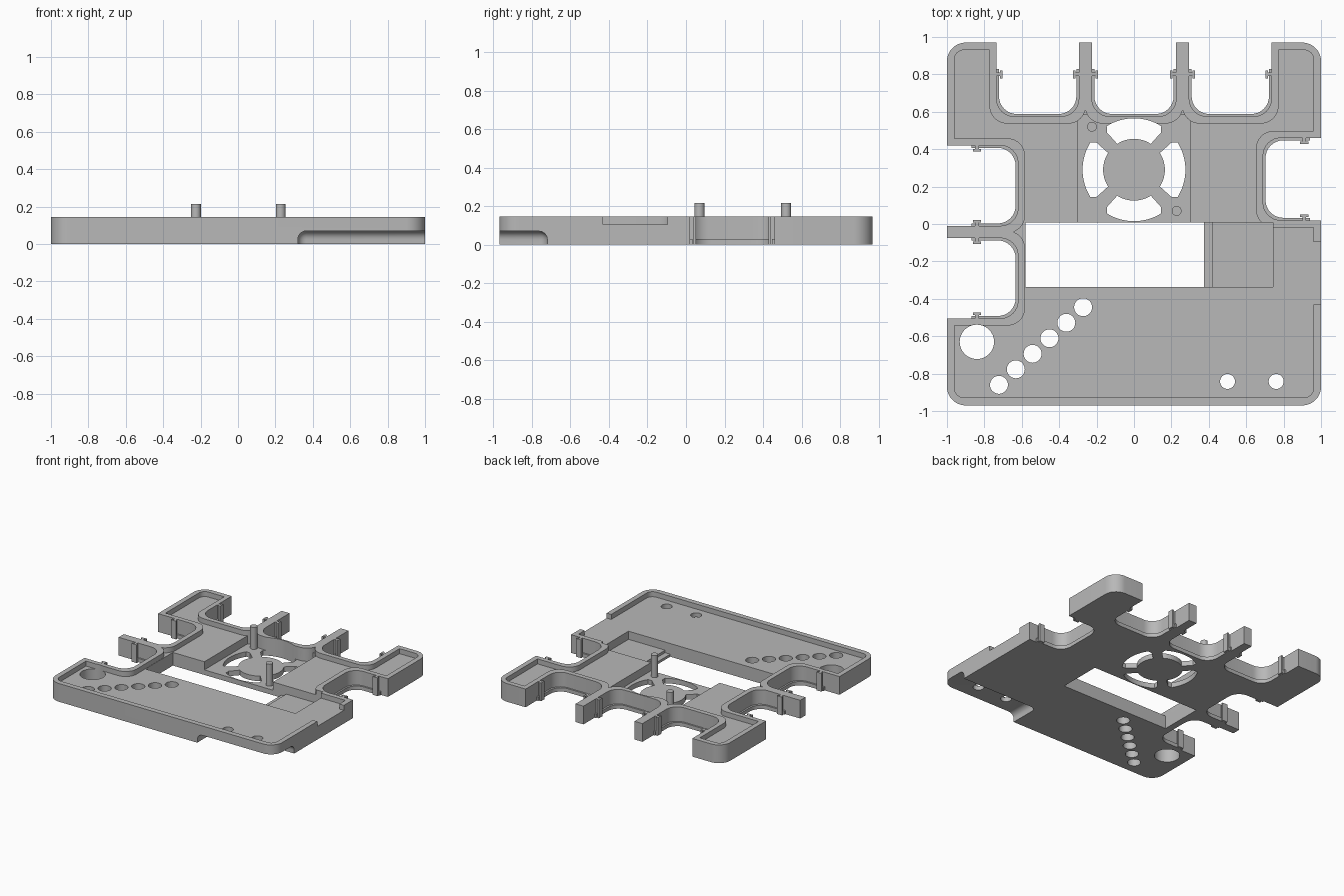
import bpy, bmesh, math
from mathutils import Vector

if "Cube" in bpy.data.objects:
    bpy.data.objects.remove(bpy.data.objects["Cube"])

TOP, FLOOR, LOW = 0.145, 0.105, 0.04

grey = bpy.data.materials.new("plain grey")
grey.diffuse_color = (0.48, 0.48, 0.48, 1)
grey.use_nodes = True
grey.node_tree.nodes["Principled BSDF"].inputs["Base Color"].default_value = grey.diffuse_color


def new_object(name, bm):
    bmesh.ops.recalc_face_normals(bm, faces=bm.faces[:])
    me = bpy.data.meshes.new(name)
    bm.to_mesh(me)
    bm.free()
    me.materials.append(grey)
    ob = bpy.data.objects.new(name, me)
    bpy.context.collection.objects.link(ob)
    return ob


def prism(name, pts, z0, z1):
    bm = bmesh.new()
    face = bm.faces.new([bm.verts.new((x, y, z0)) for x, y in pts])
    top = bmesh.ops.extrude_face_region(bm, geom=[face])["geom"]
    verts = [v for v in top if isinstance(v, bmesh.types.BMVert)]
    bmesh.ops.translate(bm, verts=verts, vec=(0, 0, z1 - z0))
    return new_object(name, bm)


def arc(cx, cy, r, a0, a1, n):
    angles = [math.radians(a0 + (a1 - a0) * i / n) for i in range(n + 1)]
    return [(cx + r * math.cos(a), cy + r * math.sin(a)) for a in angles]


def rect(x0, x1, y0, y1):
    return [(x0, y0), (x1, y0), (x1, y1), (x0, y1)]


def round_rect(x0, x1, y0, y1, r, n=10):
    return (arc(x1 - r, y1 - r, r, 0, 90, n) + arc(x0 + r, y1 - r, r, 90, 180, n)
            + arc(x0 + r, y0 + r, r, 180, 270, n) + arc(x1 - r, y0 + r, r, 270, 360, n))


def circle(x, y, r, n=32):
    return arc(x, y, r, 0, 360, n)[:-1]


def cut(target, cutters):
    for c in cutters:
        mod = target.modifiers.new("cut", "BOOLEAN")
        mod.operation, mod.solver, mod.object = "DIFFERENCE", "EXACT", c
    bpy.context.view_layer.update()
    graph = bpy.context.evaluated_depsgraph_get()
    mesh = bpy.data.meshes.new_from_object(target.evaluated_get(graph))
    target.modifiers.clear()
    target.data = mesh


# Side bays: mouth centre, inward direction, half width, depth, clip distance
bays = [((x, 0.97), (0, -1), hw, 0.395, 0.17)
        for x, hw in ((-0.515, 0.22), (0, 0.225), (0.515, 0.22))]
bays += [((-1, y), (1, 0), 0.215, 0.38, 0.16) for y in (0.205, -0.29)]
bays += [((1, 0.24), (-1, 0), 0.22, 0.31, 0.09)]


def place(bay, pts):
    o, d = Vector(bay[0]), Vector(bay[1])
    side = Vector((-d.y, d.x))
    return [tuple(o + side * u + d * v) for u, v in pts]


def bay_outline(bay, grow=0.0):
    hw, depth, clip = bay[2], bay[3] + grow, bay[4]
    w, r = hw + grow, 0.095
    right = arc(w - r, depth - r, r, 0, 90, 8)
    if grow < 0:  # the bottom ledge starts beyond the clip
        right = [(hw, -0.1), (hw, clip - 0.03), (w, clip - 0.03)] + right
    else:
        right = [(w, -0.1)] + right
    return place(bay, right + [(-u, v) for u, v in reversed(right)])


# Tray slab
tray = prism("tray", round_rect(-1, 1, -0.97, 0.97, 0.1), 0, TOP)

# Pockets, leaving a rim around each bay
pocket = prism("pocket_cutter", round_rect(-0.96, 0.96, -0.928, 0.93, 0.05), FLOOR, 0.3)
fan_pocket = prism("fan_pocket_cutter", rect(-0.302, 0.302, -0.02, 0.585), LOW, 0.31)
rims = [prism("rim_helper", bay_outline(b, 0.038), -0.2, 0.5) for b in bays]
cut(pocket, rims)
cut(fan_pocket, rims)

cutters = [pocket, fan_pocket]
for b in bays:
    cutters.append(prism("bay_cutter", bay_outline(b), 0.03, 0.4))
    cutters.append(prism("bay_floor_cutter", bay_outline(b, -0.013), -0.1, 0.2))

# Display slot, its side step and the cable notch in the right rim
cutters += [prism("slot_cutter", rect(-0.58, 0.375, -0.337, 0.008), -0.1, 0.33),
            prism("step_cutter", rect(0.36, 0.42, -0.337, 0.008), 0.02, 0.34),
            prism("side_pocket_cutter", rect(0.41, 0.743, -0.337, 0.008), LOW, 0.35),
            prism("notch_cutter", rect(0.9, 1.1, -0.43, -0.095), FLOOR, 0.36)]

# Fan openings
shape = arc(0, 0, 0.275, 58, 122, 14) + [(-0.145, 0.2)] \
    + arc(0, 0, 0.165, 123, 57, 14) + [(0.145, 0.2)]
for k in range(4):
    c, s = round(math.cos(k * math.pi / 2)), round(math.sin(k * math.pi / 2))
    cutters.append(prism("fan_cutter", [(x * c - y * s, x * s + y * c + 0.29)
                                        for x, y in shape], -0.1, 0.2))

# Round holes
holes = [(-0.84, -0.63, 0.092), (0.5, -0.842, 0.04), (0.76, -0.842, 0.04)]
holes += [(-0.722 + 0.09 * i, -0.86 + 0.083 * i, 0.048) for i in range(6)]
cutters += [prism("hole_cutter", circle(*h), -0.15, 0.4) for h in holes]

# Rounded recess under the front right corner
bm = bmesh.new()
bmesh.ops.create_cube(bm, size=1)
for v in bm.verts:
    v.co = (0.32 if v.co.x < 0 else 1.2, -1.2 if v.co.y < 0 else -0.72,
            -0.2 if v.co.z < 0 else 0.07)
bmesh.ops.bevel(bm, geom=bm.edges[:], offset=0.045, segments=6, profile=0.5,
                affect="EDGES")
cutters.append(new_object("recess_cutter", bm))

cut(tray, cutters)
for ob in cutters + rims:
    bpy.data.objects.remove(ob)

# Snap clips on both walls of every bay
for b in bays:
    hw, v = b[2], b[4]
    for s in (-1, 1):
        tee = [(hw + 0.01, -0.01), (hw - 0.018, -0.01), (hw - 0.018, -0.022),
               (hw - 0.032, -0.022)]
        tee += [(u, -w) for u, w in reversed(tee)]
        prism("clip", place(b, [(s * u, v + w) for u, w in tee]), 0, TOP)

# Fan mounting pins
pins = [prism("fan_pin", circle(x, y, 0.026, 24), 0.01, 0.215)
        for x, y in ((-0.225, 0.52), (0.228, 0.07))]

# Smooth the curved walls and keep the edges sharp
for ob in [tray] + pins:
    bpy.ops.object.select_all(action="DESELECT")
    ob.select_set(True)
    bpy.context.view_layer.objects.active = ob
    bpy.ops.object.shade_smooth_by_angle(angle=math.radians(30))
